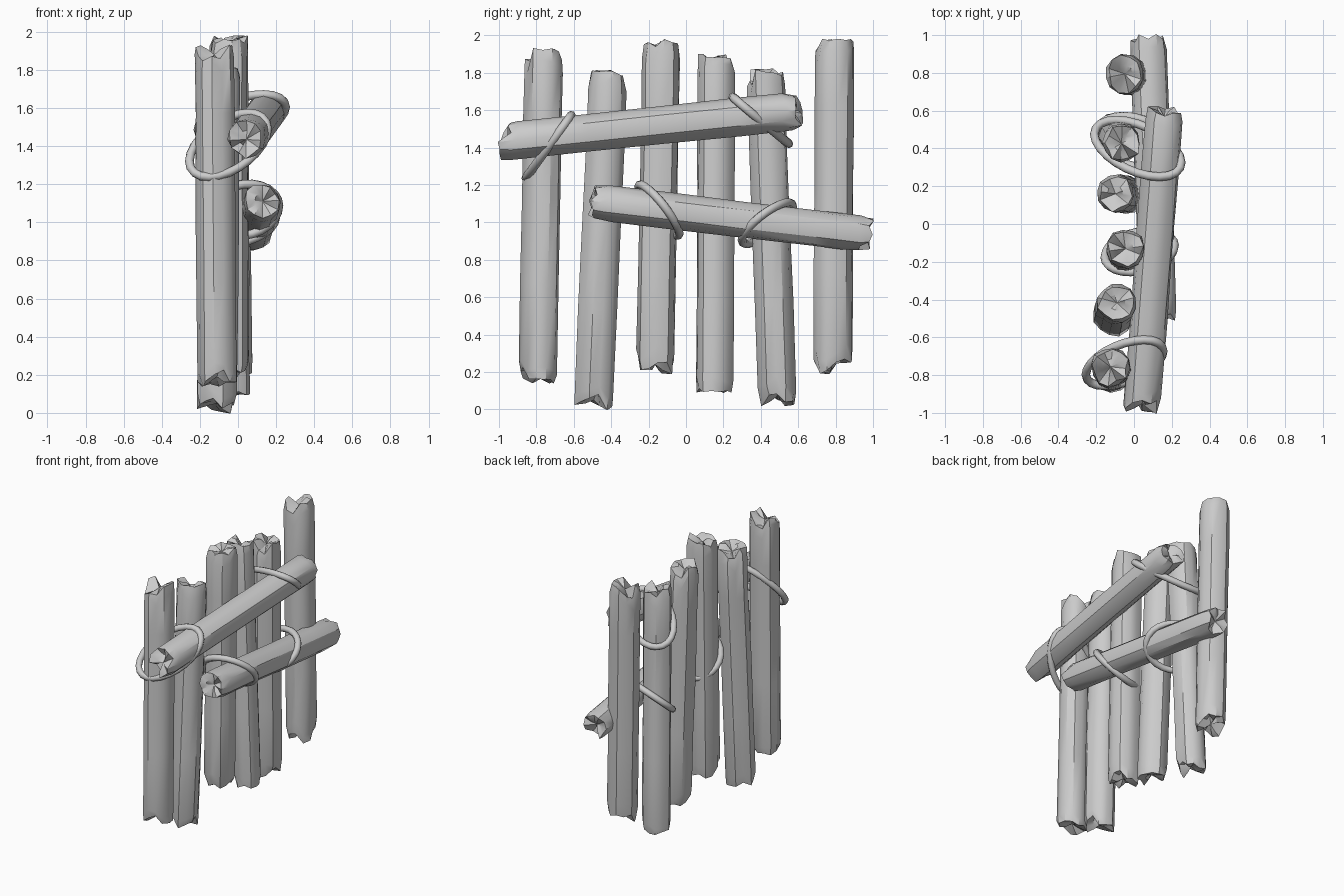
import bpy, bmesh, math, random
from mathutils import Vector

cube = bpy.data.objects.get("Cube")
if cube:
    bpy.data.objects.remove(cube, do_unlink=True)

grey = bpy.data.materials.new("plain grey")
grey.use_nodes = True
colour = (0.6, 0.6, 0.6, 1)
grey.diffuse_color = colour
grey.node_tree.nodes["Principled BSDF"].inputs["Base Color"].default_value = colour


def add_object(name, bm, angle):
    bmesh.ops.recalc_face_normals(bm, faces=bm.faces)
    mesh = bpy.data.meshes.new(name)
    bm.to_mesh(mesh)
    bm.free()
    mesh.materials.append(grey)
    obj = bpy.data.objects.new(name, mesh)
    bpy.context.collection.objects.link(obj)
    bpy.ops.object.select_all(action='DESELECT')
    obj.select_set(True)
    bpy.context.view_layer.objects.active = obj
    bpy.ops.object.shade_smooth_by_angle(angle=math.radians(angle))


def bridge(bm, a, b):
    n = len(a)
    for i in range(n):
        bm.faces.new((a[i], a[(i + 1) % n], b[(i + 1) % n], b[i]))


# Rough log: a slightly uneven shaft with chipped, splintered ends
def log(name, start, end, radius, seed):
    rng = random.Random(seed)
    start, end = Vector(start), Vector(end)
    length = (end - start).length
    turn = (end - start).to_track_quat('Z', 'Y')
    sides = 12
    ridge = [rng.uniform(0.95, 1.05) for _ in range(sides)]
    bm = bmesh.new()

    def ring(depths, scales):
        verts = []
        for i in range(sides):
            a = math.tau * i / sides
            r = radius * ridge[i] * scales[i]
            verts.append(bm.verts.new(start + turn @ Vector(
                (r * math.cos(a), r * math.sin(a), depths[i]))))
        return verts

    def chipped_end(flip):
        place = lambda d: length - d if flip else d
        # splinters come in clumps two sides wide
        clump = [rng.choice((0, 0.02, 0.06)) for _ in range(sides // 2)]
        clump[rng.randrange(sides // 2)] = 0
        jag = [clump[i // 2] + (rng.uniform(0, 0.025) if i % 2 else 0) for i in range(sides)]
        neck = [j + rng.uniform(0.03, 0.1) for j in jag]
        tip = ring([place(j) for j in jag], [rng.uniform(0.76, 1.0) for _ in jag])
        shoulder = ring([place(d) for d in neck], [1] * sides)
        inner = ring([place(j + rng.uniform(-0.01, 0.03) if j else 0.02) for j in jag], [0.42] * sides)
        centre = bm.verts.new(start + turn @ Vector((0, 0, place(0.05))))
        bridge(bm, shoulder, tip)
        bridge(bm, tip, inner)
        for i in range(sides):
            bm.faces.new((inner[i], inner[(i + 1) % sides], centre))
        return shoulder

    loops = [chipped_end(False)]
    for t in (0.3, 0.55, 0.8):
        loops.append(ring([length * t] * sides, [rng.uniform(0.97, 1.03) for _ in range(sides)]))
    loops.append(chipped_end(True))
    for a, b in zip(loops, loops[1:]):
        bridge(bm, a, b)
    add_object(name, bm, 32)


# Rope loop: a thin tube swept round a slanted ellipse
def rope(name, centre, u, v, tube=0.023):
    c, u, v = Vector(centre), Vector(u), Vector(v)
    normal = u.cross(v).normalized()
    bm = bmesh.new()
    loops = []
    steps, sides = 24, 8
    for i in range(steps):
        t = math.tau * i / steps
        tangent = (v * math.cos(t) - u * math.sin(t)).normalized()
        out = tangent.cross(normal)
        point = c + u * math.cos(t) + v * math.sin(t)
        loops.append([bm.verts.new(point + tube * (
            out * math.cos(math.tau * k / sides) + normal * math.sin(math.tau * k / sides)))
            for k in range(sides)])
    for i in range(steps):
        bridge(bm, loops[i], loops[(i + 1) % steps])
    add_object(name, bm, 60)


# Upright posts, front to back
posts = [
    ((-0.11, -0.79, 0.14), (-0.125, -0.755, 1.93), 0.104),
    ((-0.11, -0.495, 0.0), (-0.09, -0.415, 1.81), 0.104),
    ((-0.04, -0.165, 0.19), (-0.045, -0.13, 1.98), 0.104),
    ((-0.03, 0.15, 0.09), (-0.1, 0.16, 1.9), 0.1),
    ((-0.1, 0.49, 0.02), (-0.065, 0.425, 1.82), 0.099),
    ((-0.02, 0.785, 0.19), (-0.05, 0.795, 1.98), 0.104),
]
for n, (bottom, top, r) in enumerate(posts, 1):
    log(f"post_{n}", bottom, top, r, n)

# Two slanting rails on the left side
log("upper_rail", (0.04, -1.0, 1.43), (0.165, 0.615, 1.6), 0.1, 11)
log("lower_rail", (0.13, -0.515, 1.115), (0.075, 0.995, 0.935), 0.098, 12)

# Rope ties where rails cross posts
rope("upper_front_rope", (-0.05, -0.735, 1.405), (0.205, 0.062, 0.085), (0, 0.105, 0.145))
rope("upper_back_rope", (0.02, 0.4, 1.545), (0.23, -0.075, 0.06), (0, 0.13, -0.11))
rope("lower_front_rope", (0.03, -0.145, 1.065), (0.185, 0.03, 0.02), (0, 0.105, -0.135))
rope("lower_back_rope", (0, 0.435, 0.995), (0.2, -0.04, 0.035), (0, 0.13, 0.105))
